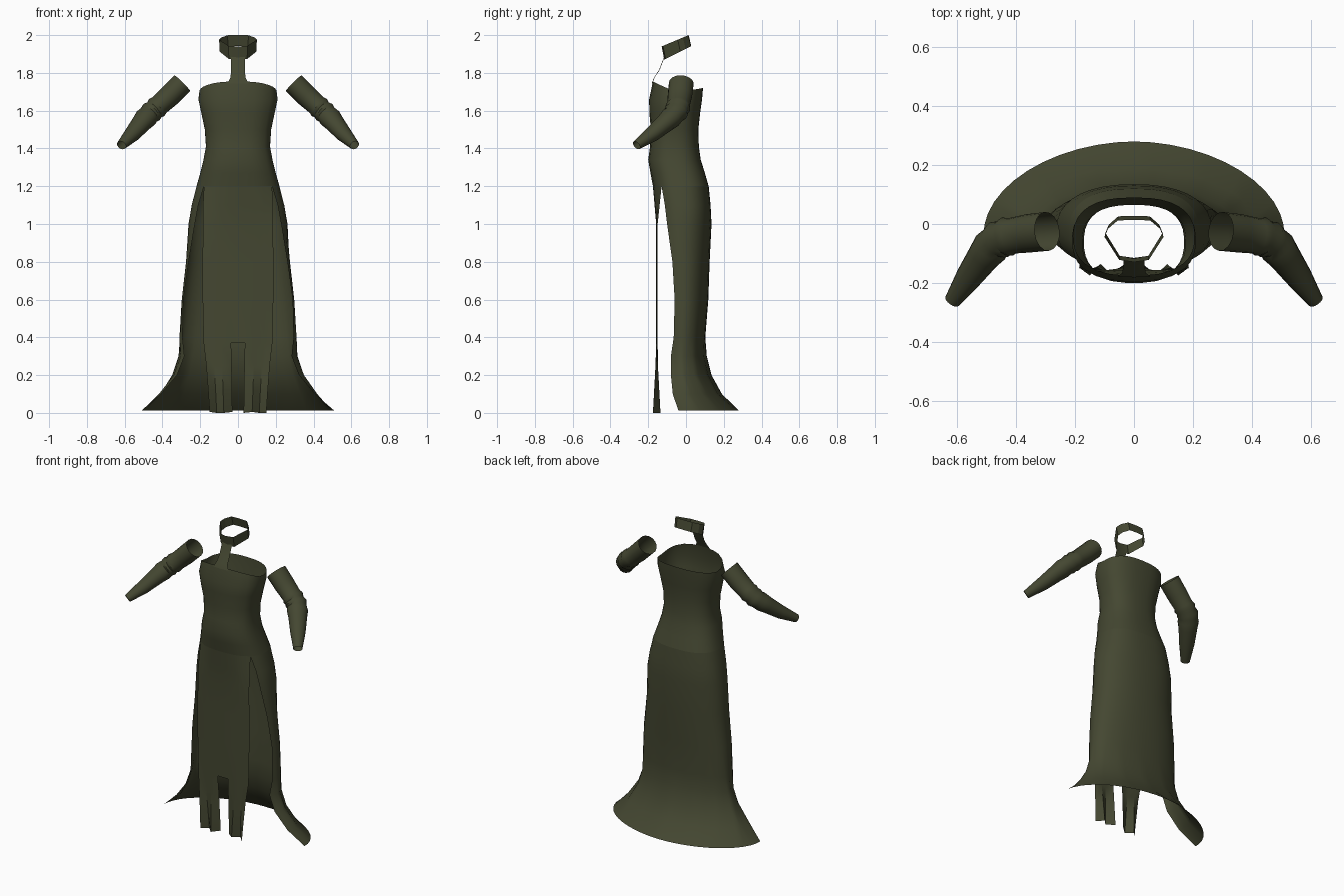
import bpy, math
from mathutils import Vector

if "Cube" in bpy.data.objects:
    bpy.data.objects.remove(bpy.data.objects["Cube"])

cloth = bpy.data.materials.new("dark olive cloth")
cloth.diffuse_color = (0.058, 0.063, 0.031, 1)
cloth.use_nodes = True
cloth.node_tree.nodes["Principled BSDF"].inputs["Base Color"].default_value = cloth.diffuse_color


def grid(name, rows, closed=False, skip=None, angle=35):
    """Sheet or tube made from rows of points."""
    n = len(rows[0])
    verts = [p for r in rows for p in r]
    faces = []
    for i in range(len(rows) - 1):
        for j in range(n if closed else n - 1):
            if skip and skip(i, j):
                continue
            k = (j + 1) % n
            faces.append((i * n + j, (i + 1) * n + j, (i + 1) * n + k, i * n + k))
    me = bpy.data.meshes.new(name)
    me.from_pydata(verts, [], faces)
    me.materials.append(cloth)
    ob = bpy.data.objects.new(name, me)
    bpy.context.collection.objects.link(ob)
    bpy.ops.object.select_all(action='DESELECT')
    ob.select_set(True)
    bpy.context.view_layer.objects.active = ob
    bpy.ops.object.shade_smooth_by_angle(angle=math.radians(angle))
    return ob


def spow(v, e):
    return math.copysign(abs(v) ** e, v)


def oval(a, w, yc, ry, n):
    """Point on a squarish oval; a = 0 is the front, growing towards +x."""
    return w * spow(math.sin(a), 2 / n), yc - ry * spow(math.cos(a), 2 / n)


# Shared column angles: front panel columns, then back columns between the slits
U = [-1, -0.75, -0.5, -0.2, 0, 0.2, 0.5, 0.75, 1]
front = [math.asin(spow(0.818 * u, 1.25)) for u in U]
a0 = front[-1]
BACK = 24
back = [a0 + (2 * math.pi - 2 * a0) * k / BACK for k in range(BACK + 1)]

# Bodice: z, half width, front y, back y
bodice = [(1.74, .205, -.175, .09), (1.66, .21, -.195, .085), (1.59, .195, -.194, .075),
          (1.50, .176, -.186, .065), (1.41, .17, -.19, .068), (1.34, .183, -.2, .078),
          (1.27, .20, -.188, .10), (1.20, .22, -.175, .12)]
rows = []
for i, (z, w, yf, yb) in enumerate(bodice):
    row = []
    for a in front + back[1:-1]:
        x, y = oval(a, w, (yf + yb) / 2, (yb - yf) / 2, 2.5)
        c = math.cos(a)
        top = 1.70 + (.055 * c if c > 0 else -.02 * c)
        row.append((x, y, top if i == 0 else z))
    rows.append(row)
grid("bodice", rows, closed=True)

# Skirt wrapping sides and back: z, half width, centre y, depth, slit edge y, squareness
skirt = [(1.20, .22, -.0275, .1475, -.129, 2.5), (1.10, .245, -.02, .15, -.112, 2.4),
         (1.00, .262, -.015, .15, -.10, 2.3), (.80, .275, -.02, .145, -.072, 2.2),
         (.60, .298, -.02, .138, -.06, 2.2), (.40, .31, -.02, .122, -.065, 2.2),
         (.30, .315, -.02, .13, -.08, 2.1), (.20, .35, -.02, .155, -.08, 2.0),
         (.10, .42, -.02, .21, -.07, 2.0), (.012, .51, -.03, .31, -.04, 1.9)]
rows = []
for z, w, yc, ry, ye, n in skirt:
    s = math.acos(((yc - ye) / ry) ** (n / 2))
    row = []
    for k in range(BACK + 1):
        a = s + (2 * math.pi - 2 * s) * k / BACK
        x, y = oval(a, w, yc, ry, n)
        # creases near the torn hem
        f = 1 - (.025 * (k % 3 == 1) if .05 < z < .35 else 0)
        row.append((x * f, yc + (y - yc) * f, z))
    rows.append(row)
grid("skirt", rows)

# Front panel, split up the middle near the hem: z, half width
panel = [(1.20, .18), (1.10, .185), (1.0, .186), (.8, .187), (.6, .187), (.37, .182),
         (.25, .168), (.12, .158), (.005, .15)]
rows = []
for i, (z, hw) in enumerate(panel):
    row = []
    for j, u in enumerate(U):
        y0 = oval(front[j], .22, -.0275, .1475, 2.5)[1]
        flat = -.158 + .008 * u * u
        t = min(1, (1.2 - z) / .2)
        y = y0 + (flat - y0) * t
        if z < .37:
            y = -.155 + (.02 if j % 2 else -.02) * (.37 - z) / .37
        row.append((hw * u, y, 0 if i == len(panel) - 1 and j % 3 else z))
    rows.append(row)
grid("front_panel", rows, skip=lambda i, j: i >= 5 and j in (3, 4))

# Collar: tilted eight-sided band
ring = [(0, -.115), (.05, -.108), (.1, -.03), (.088, -.002), (.055, .026), (0, .028)]
ring += [(-x, y) for x, y in ring[-2:0:-1]]
low = [(x * .97, y, 1.87 + (y + .115) * .5) for x, y in ring]
high = [(x, y - .014, 1.94 + (y + .115) * .42) for x, y in ring]
grid("collar", [high, low], closed=True, angle=20)

# Strap joining bodice and collar
grid("neck_strap", [[(-h, y, z), (0, y - .003, z), (h, y, z)] for h, y, z in
                    [(.036, -.113, 1.885), (.036, -.14, 1.815), (.04, -.166, 1.775),
                     (.055, -.178, 1.745)]])

# Sleeves with gathered folds at the elbow: x, y, z, radius
arm = [(.295, -.025, 1.745, .063), (.36, -.032, 1.68, .062), (.415, -.04, 1.63, .058),
       (.43, -.043, 1.617, .064), (.443, -.048, 1.605, .057), (.458, -.053, 1.592, .063),
       (.472, -.064, 1.578, .056), (.487, -.08, 1.562, .06), (.51, -.11, 1.535, .053),
       (.56, -.18, 1.475, .043), (.617, -.262, 1.417, .026)]
SIDES = 16
for side, label in ((1, "left_sleeve"), (-1, "right_sleeve")):
    rows = []
    for i, (x, y, z, r) in enumerate(arm):
        p, q = arm[max(i - 1, 0)], arm[min(i + 1, len(arm) - 1)]
        t = (Vector(q[:3]) - Vector(p[:3])).normalized()
        s = t.cross(Vector((0, 0, 1))).normalized()
        n = s.cross(t)
        row = []
        for k in range(SIDES):
            a = side * 2 * math.pi * k / SIDES
            v = Vector((x, y, z)) + s * (r * 1.05 * math.cos(a)) + n * (r * .95 * math.sin(a))
            row.append((side * v.x, v.y, v.z))
        rows.append(row[::-1])
    grid(label, rows, closed=True, angle=40)

# Consistent outward normals on the closed bands
for ob in bpy.data.objects:
    if "sleeve" in ob.name:
        me = ob.data
        f = me.polygons[0]
        mid = sum((me.vertices[v].co for v in range(SIDES)), Vector()) / SIDES
        if f.normal.dot(f.center - mid) < 0:
            me.flip_normals()
